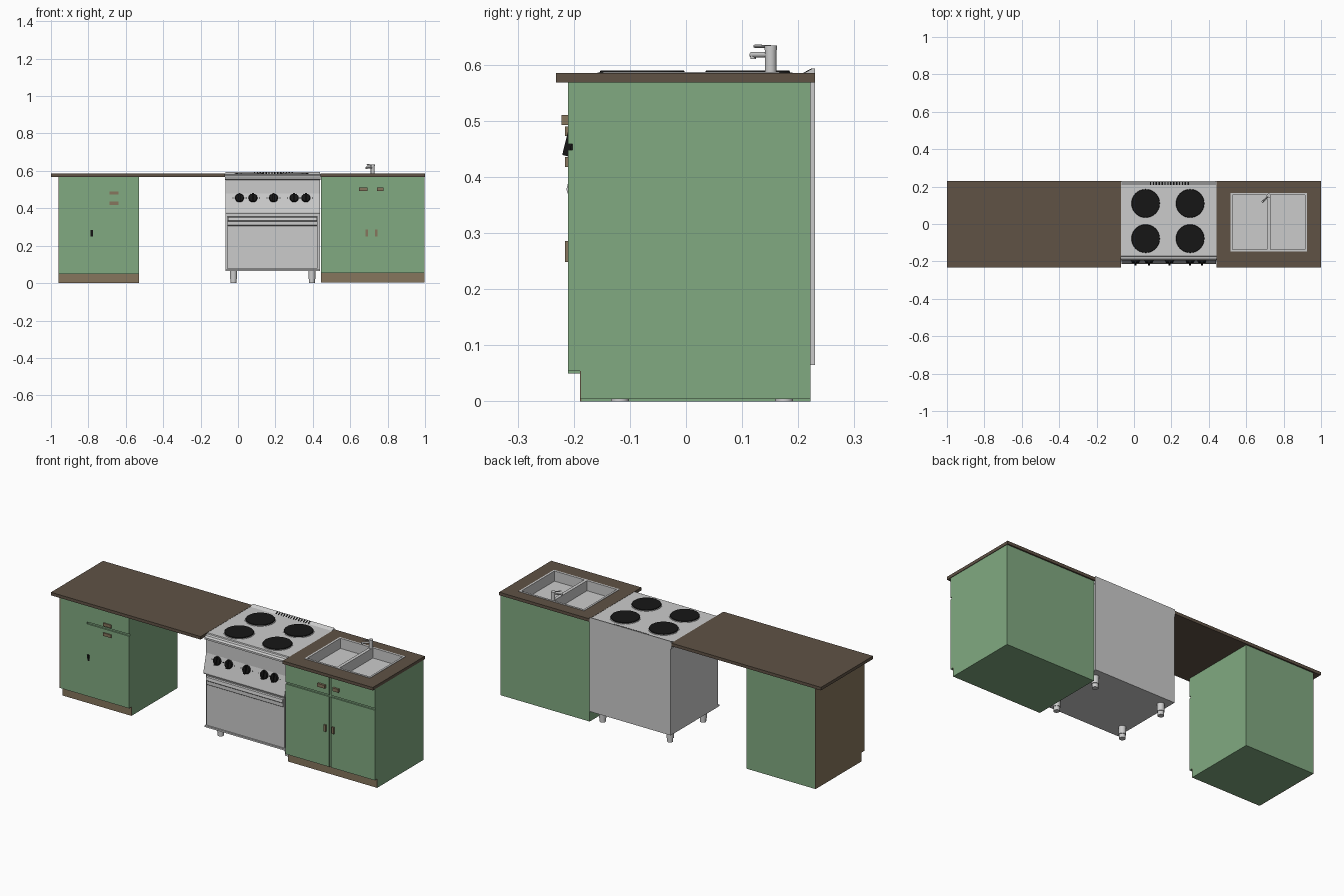
import bpy, bmesh, math
from mathutils import Vector, Matrix

if "Cube" in bpy.data.objects:
    bpy.data.objects.remove(bpy.data.objects["Cube"])


def material(name, rgb):
    m = bpy.data.materials.new(name)
    m.diffuse_color = (*rgb, 1)
    m.use_nodes = True
    m.node_tree.nodes["Principled BSDF"].inputs["Base Color"].default_value = m.diffuse_color
    return m


GREEN = material("green_paint", (0.22, 0.40, 0.22))
WOOD = material("light_wood", (0.24, 0.18, 0.11))
TOP = material("dark_worktop", (0.115, 0.085, 0.06))
BLACK = material("black_iron", (0.008, 0.008, 0.008))


def finish(name, bm, mat=None):
    bmesh.ops.recalc_face_normals(bm, faces=bm.faces)
    me = bpy.data.meshes.new(name)
    bm.to_mesh(me)
    bm.free()
    ob = bpy.data.objects.new(name, me)
    bpy.context.collection.objects.link(ob)
    if mat:
        me.materials.append(mat)
    return ob


def box(name, x, y, z, mat=None):
    """Box from (min, max) ranges."""
    bm = bmesh.new()
    bmesh.ops.create_cube(bm, size=1)
    for v in bm.verts:
        v.co = [r[0] if c < 0 else r[1] for c, r in zip(v.co, (x, y, z))]
    return finish(name, bm, mat)


def prism(name, profile, x0, x1, mat=None):
    """Extrude a (y, z) profile along x."""
    bm = bmesh.new()
    face = bm.faces.new([bm.verts.new((x0, y, z)) for y, z in profile])
    out = bmesh.ops.extrude_face_region(bm, geom=[face])["geom"]
    bmesh.ops.translate(bm, vec=(x1 - x0, 0, 0),
                        verts=[g for g in out if isinstance(g, bmesh.types.BMVert)])
    return finish(name, bm, mat)


def disc(name, centre, r, depth, mat=None, axis=(0, 0, 1), sides=32, r2=None):
    """Cylinder starting at centre and running along axis."""
    bm = bmesh.new()
    axis = Vector(axis).normalized()
    rot = axis.to_track_quat('Z', 'Y').to_matrix().to_4x4()
    m = Matrix.Translation(Vector(centre) + axis * depth / 2) @ rot
    bmesh.ops.create_cone(bm, cap_ends=True, segments=sides, radius1=r,
                          radius2=r if r2 is None else r2, depth=depth, matrix=m)
    ob = finish(name, bm, mat)
    bpy.context.view_layer.objects.active = ob
    ob.select_set(True)
    bpy.ops.object.shade_smooth_by_angle(angle=math.radians(40))
    ob.select_set(False)
    return ob


def cut(ob, cutter):
    mod = ob.modifiers.new("cut", 'BOOLEAN')
    mod.operation = 'DIFFERENCE'
    mod.solver = 'EXACT'
    mod.object = cutter
    cutter.hide_render = True
    cutter.hide_viewport = True
    cutter.display_type = 'WIRE'


# Cabinets: carcass with toe recess, plinth board and separate front panels
def cabinet(side, x0, x1, z0, fronts):
    zs = z0 + 0.05
    body = prism(side + "_cabinet_body",
                 [(-0.187, z0), (0.222, z0), (0.222, 0.568), (-0.202, 0.568),
                  (-0.202, zs), (-0.187, zs)], x0, x1, GREEN)
    box(side + "_plinth", (x0, x1), (-0.189, -0.186), (z0, zs), WOOD)
    for i, (a, b, c, d) in enumerate(fronts):
        box(f"{side}_front_panel_{i}", (a, b), (-0.21, -0.202), (c, d), GREEN)
    return body


cabinet("left", -0.957, -0.53, 0.0,
        [(-0.96, -0.79, 0.05, 0.568), (-0.79, -0.53, 0.05, 0.455),
         (-0.79, -0.53, 0.466, 0.568)])
prism("left_end_panel", [(-0.187, 0), (0.222, 0), (0.222, 0.568), (-0.2105, 0.568),
                         (-0.2105, 0.05), (-0.187, 0.05)], -0.961, -0.957, WOOD)
right_body = cabinet("right", 0.443, 0.997, 0.004,
                     [(0.443, 0.714, 0.054, 0.448), (0.724, 0.997, 0.054, 0.448),
                      (0.443, 0.714, 0.459, 0.568), (0.724, 0.997, 0.459, 0.568)])

# Handles
for i, (x, z, y) in enumerate([((-0.688, -0.638), (0.473, 0.49), -0.216),
                               ((-0.688, -0.638), (0.418, 0.435), -0.216),
                               ((0.647, 0.693), (0.492, 0.51), -0.222),
                               ((0.742, 0.778), (0.492, 0.51), -0.222),
                               ((0.683, 0.696), (0.248, 0.286), -0.216),
                               ((0.733, 0.746), (0.248, 0.286), -0.216)]):
    box(f"handle_{i}", x, (y, -0.209), z, WOOD)
prism("left_door_handle", [(-0.209, 0.285), (-0.216, 0.285), (-0.211, 0.25),
                           (-0.209, 0.25)], -0.788, -0.775, BLACK)

# Worktops
box("left_worktop", (-1, -0.07), (-0.232, 0.23), (0.568, 0.585), TOP)
right_top = box("right_worktop", (0.44, 1), (-0.232, 0.23), (0.568, 0.585), TOP)

# Double sink set into the right worktop
sx, sy = (0.516, 0.924), (-0.148, 0.167)
hole = box("sink_cutter", sx, sy, (0.52, 0.62))
cut(right_top, hole)
cut(right_body, hole)
sink = box("sink", sx, sy, (0.52, 0.587))
for side, x in (("left", (0.527, 0.711)), ("right", (0.729, 0.913))):
    basin = box(side + "_basin_cutter", x, (-0.137, 0.156), (0.53, 0.65))
    cut(sink, basin)

# Tap: column, angled spout and lever
disc("tap_column", (0.72, 0.151, 0.585), 0.0105, 0.044, sides=16)
disc("tap_cap", (0.72, 0.151, 0.626), 0.0115, 0.008, sides=16)
disc("tap_spout", (0.718, 0.148, 0.6175), 0.005, 0.046, axis=(-0.75, -0.7, 0), sides=12)
disc("tap_nozzle", (0.688, 0.12, 0.61), 0.005, 0.006, sides=12)
disc("tap_lever", (0.72, 0.151, 0.632), 0.003, 0.042, axis=(-0.75, -0.7, 0.02), sides=8)

# Cooker body, sloping control panel, top plate with rounded lip
X0, X1 = -0.066, 0.438
box("cooker_body", (X0, X1), (-0.188, 0.23), (0.065, 0.552))
prism("control_panel", [(-0.17, 0.37), (-0.211, 0.37), (-0.213, 0.378),
                        (-0.17, 0.553), (-0.15, 0.553)], X0, X1)
prism("hob_plate", [(0.23, 0.552), (-0.188, 0.552), (-0.196, 0.556), (-0.196, 0.566),
                    (-0.188, 0.575), (-0.174, 0.578), (-0.172, 0.584), (0.23, 0.584)],
      X0 - 0.004, X1 + 0.002)
prism("back_vent", [(0.207, 0.583), (0.23, 0.583), (0.23, 0.593), (0.225, 0.593)],
      X0 - 0.002, X1)
for i in range(14):
    x = 0.085 + i * 0.0155
    prism(f"vent_slot_{i}", [(0.21, 0.584), (0.225, 0.592), (0.2245, 0.5937), (0.2095, 0.5857)],
          x, x + 0.007, BLACK)

# Hotplates
for i, x in enumerate((0.062, 0.30)):
    for j, y in enumerate((-0.078, 0.11)):
        disc(f"hotplate_ring_{i}{j}", (x, y, 0.583), 0.08, 0.003, sides=40)
        disc(f"hotplate_{i}{j}", (x, y, 0.584), 0.077, 0.006, BLACK, sides=40, r2=0.074)

# Knobs with grip bars, and indicator dots
normal = Vector((0, -0.971, -0.239)) * 1
normal.z = 0.239  # panel faces forwards and up
tilt = Matrix.Rotation(math.atan2(0.239, 0.971), 4, 'X')
for i, x in enumerate((0.008, 0.08, 0.19, 0.30, 0.363)):
    base = Vector((x, -0.193, 0.455))
    disc(f"knob_{i}", base, 0.024, 0.012, BLACK, normal, 24, 0.021)
    grip = box(f"knob_grip_{i}", (-0.005, 0.005), (-0.023, 0), (-0.022, 0.022), BLACK)
    grip.matrix_world = Matrix.Translation(base) @ tilt.inverted()
    for dx in (-0.035, 0.035):
        disc(f"dot_{i}_{'l' if dx < 0 else 'r'}", base + Vector((dx, 0, 0)),
             0.003, 0.002, BLACK, normal, 8)

# Oven door with full-width pull, and bottom rail
box("oven_door", (X0 + 0.008, X1 - 0.012), (-0.197, -0.187), (0.078, 0.36))
prism("oven_pull", [(-0.195, 0.355), (-0.206, 0.352), (-0.209, 0.335), (-0.203, 0.33),
                    (-0.203, 0.31), (-0.196, 0.305)], X0 + 0.012, X1 - 0.016)
box("bottom_rail", (X0 - 0.001, X1 + 0.001), (-0.2, -0.18), (0.066, 0.075))

# Feet
for i, x in enumerate((-0.024, 0.395)):
    for j, y in enumerate((-0.118, 0.175)):
        disc(f"foot_{i}{j}", (x, y, 0), 0.016, 0.025, sides=16)
        disc(f"foot_sleeve_{i}{j}", (x, y, 0.022), 0.019, 0.045, sides=16)
